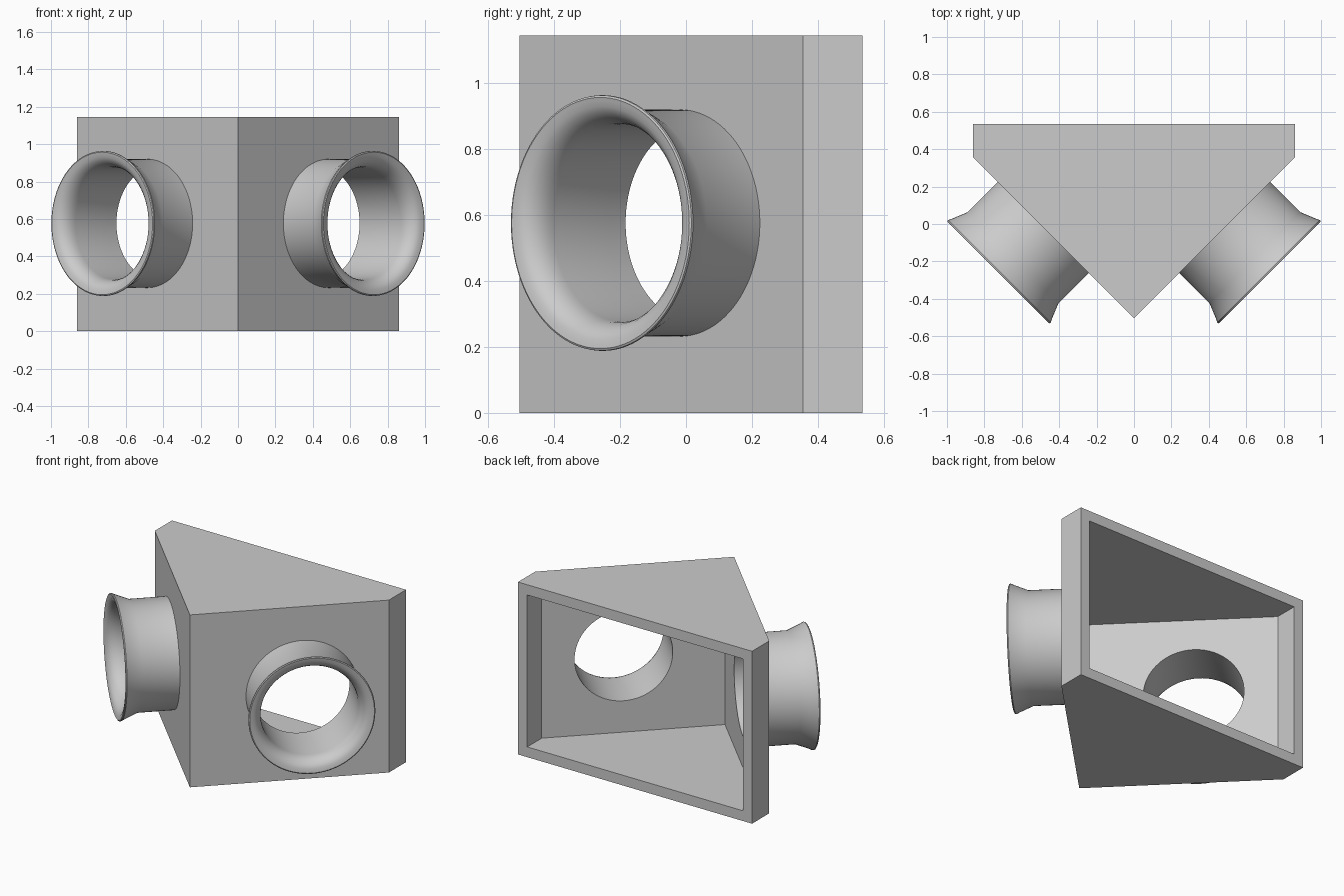
import bpy, bmesh, math
from mathutils import Matrix, Vector

cube = bpy.data.objects.get("Cube")
if cube:
    bpy.data.objects.remove(cube, do_unlink=True)

HEIGHT, BACK, HALF, APEX = 1.145, 0.535, 0.86, -0.505
WALL = 0.068
FACE = -APEX / math.sqrt(2)          # distance of the angled walls from the centre
BORE, PORT_Z, PORT_SHIFT = 0.30, 0.576, 0.33

grey = bpy.data.materials.new("light grey")
grey.use_nodes = True
colour = (0.6, 0.6, 0.6, 1)
grey.diffuse_color = colour
grey.node_tree.nodes["Principled BSDF"].inputs["Base Color"].default_value = colour


def finish(name, bm, normals=True):
    if normals:
        bmesh.ops.recalc_face_normals(bm, faces=bm.faces)
    mesh = bpy.data.meshes.new(name)
    bm.to_mesh(mesh)
    bm.free()
    obj = bpy.data.objects.new(name, mesh)
    bpy.context.collection.objects.link(obj)
    mesh.materials.append(grey)
    return obj


def prism(name, half, apex, back, z0, z1):
    """Wedge with two 45 degree front walls and short straight sides."""
    side = apex + half
    outline = [(0, apex), (half, side), (half, back), (-half, back), (-half, side)]
    bm = bmesh.new()
    base = bm.faces.new([bm.verts.new((x, y, z0)) for x, y in outline])
    top = bmesh.ops.extrude_face_region(bm, geom=[base])["geom"]
    bmesh.ops.translate(bm, vec=(0, 0, z1 - z0),
                        verts=[v for v in top if isinstance(v, bmesh.types.BMVert)])
    return finish(name, bm)


def port_matrix(side):
    """Local z points out of the angled wall on the given side."""
    out = Vector((side, -1, 0)).normalized()
    along = Vector((side, 1, 0)).normalized()
    turn = Vector((0, 0, 1)).rotation_difference(out).to_matrix().to_4x4()
    return Matrix.Translation(along * PORT_SHIFT + Vector((0, 0, PORT_Z))) @ turn


def cut(target, cutter):
    mod = target.modifiers.new("cut", "BOOLEAN")
    mod.operation, mod.solver, mod.object = "DIFFERENCE", "EXACT", cutter
    bpy.context.view_layer.objects.active = target
    bpy.ops.object.modifier_apply(modifier=mod.name)
    bpy.data.objects.remove(cutter, do_unlink=True)


def smooth(obj, degrees):
    bpy.ops.object.select_all(action="DESELECT")
    obj.select_set(True)
    bpy.context.view_layer.objects.active = obj
    bpy.ops.object.shade_smooth_by_angle(angle=math.radians(degrees))


# Hollow wedge body, open at the back
body = prism("wedge_body", HALF, APEX, BACK, 0, HEIGHT)
cut(body, prism("cavity_cutter", HALF - WALL, APEX + WALL * math.sqrt(2),
                BACK + 0.2, WALL, HEIGHT - WALL))

# Round bores through both angled walls
for side in (1, -1):
    bm = bmesh.new()
    bmesh.ops.create_cone(bm, cap_ends=True, segments=96, radius1=BORE, radius2=BORE,
                          depth=0.3, matrix=port_matrix(side) @ Matrix.Translation((0, 0, FACE)))
    cut(body, finish("bore_cutter", bm))
smooth(body, 30)

# Flared tubes: radius and distance along the port axis, outside to inside
tube = [(0.344, FACE), (0.344, 0.585), (0.378, 0.668)]
lip = [(0.384, 0.68), (0.388, 0.688), (0.387, 0.694), (0.381, 0.697), (0.372, 0.695)]
flare = [(BORE + 0.072 * (1 - math.sin(a)), 0.60 + 0.095 * math.cos(a))
         for a in (math.radians(15 * i) for i in range(1, 7))]
profile = tube + lip + flare + [(BORE, FACE)]

for side, name in ((1, "left_port"), (-1, "right_port")):
    bm = bmesh.new()
    verts = [bm.verts.new((r, 0, d)) for r, d in profile]
    edges = [bm.edges.new(pair) for pair in zip(verts, verts[1:])]
    bmesh.ops.spin(bm, geom=verts + edges, cent=(0, 0, 0), axis=(0, 0, 1),
                   angle=math.tau, steps=96, use_merge=True)
    bmesh.ops.remove_doubles(bm, verts=bm.verts, dist=0.0001)
    bmesh.ops.recalc_face_normals(bm, faces=bm.faces)
    # Make sure the tube wall faces outward
    wall = max(bm.faces, key=lambda f: f.calc_area() * f.calc_center_median().xy.length)
    centre = wall.calc_center_median()
    outward = centre.xy.length > 0.32
    if (wall.normal.xy.dot(centre.xy) > 0) != outward:
        bmesh.ops.reverse_faces(bm, faces=bm.faces)
    bm.transform(port_matrix(side))
    smooth(finish(name, bm, normals=False), 35)
